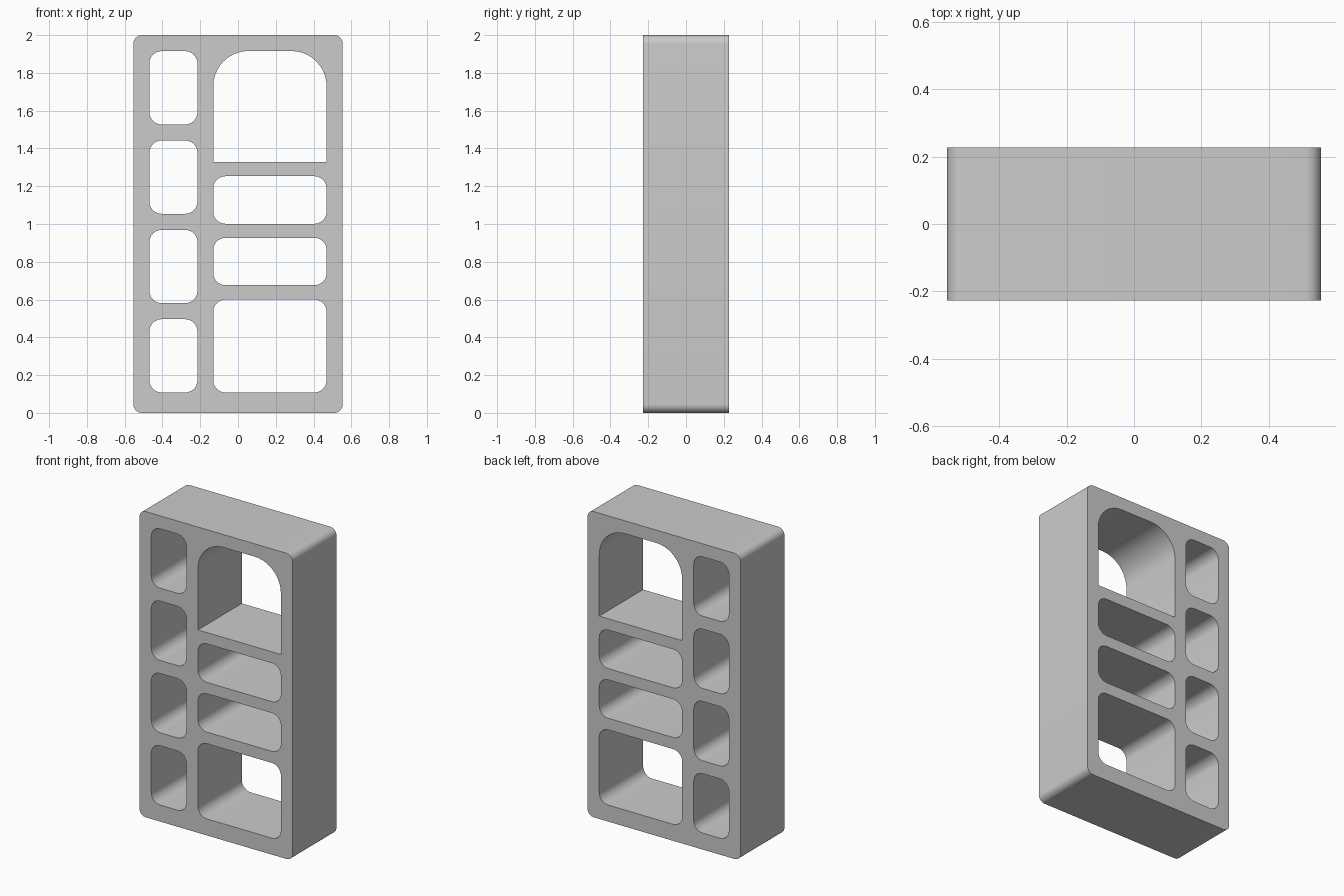
import bpy, bmesh, math

if "Cube" in bpy.data.objects:
    bpy.data.objects.remove(bpy.data.objects["Cube"])

DEPTH = 0.454
SEG = 10


def rounded_rect(x0, x1, z0, z1, r_bottom, r_top):
    """Counter-clockwise outline; radius 0 gives a sharp corner."""
    pts = []
    for cx, cz, sx, sz, r, start in (
            (x1, z0, -1, 1, r_bottom, 270), (x1, z1, -1, -1, r_top, 0),
            (x0, z1, 1, -1, r_top, 90), (x0, z0, 1, 1, r_bottom, 180)):
        if r == 0:
            pts.append((cx, cz))
            continue
        for i in range(SEG + 1):
            a = math.radians(start + 90 * i / SEG)
            pts.append((cx + sx * r + r * math.cos(a), cz + sz * r + r * math.sin(a)))
    return pts


# Outer frame outline
outlines = [rounded_rect(-0.554, 0.554, 0, 2, 0.045, 0.045)]

# Left column: four equal openings
for i in range(4):
    z = 0.108 + i * 0.473
    outlines.append(rounded_rect(-0.469, -0.215, z, z + 0.388, 0.065, 0.065))

# Right column: large bottom bay, two letterbox bays, arched top bay
for z0, z1, rb, rt in ((0.108, 0.600, 0.065, 0.065), (0.676, 0.927, 0.065, 0.065),
                       (1.001, 1.253, 0.065, 0.065), (1.327, 1.916, 0, 0.187)):
    outlines.append(rounded_rect(-0.131, 0.469, z0, z1, rb, rt))

# Filled 2D curve with holes, extruded to shelf depth and stood upright
curve = bpy.data.curves.new("shelf_unit", 'CURVE')
curve.dimensions = '2D'
curve.fill_mode = 'BOTH'
curve.extrude = DEPTH / 2
for pts in outlines:
    spline = curve.splines.new('POLY')
    spline.points.add(len(pts) - 1)
    for p, (x, z) in zip(spline.points, pts):
        p.co = (x, z, 0, 1)
    spline.use_cyclic_u = True
shelf = bpy.data.objects.new("shelf_unit", curve)
bpy.context.collection.objects.link(shelf)
shelf.rotation_euler.x = math.pi / 2
bpy.context.view_layer.objects.active = shelf
shelf.select_set(True)
bpy.ops.object.convert(target='MESH')
bpy.ops.object.transform_apply(location=False, rotation=True, scale=False)

# Weld caps to walls, merge the flat faces' triangles, smooth the rounded corners
bm = bmesh.new()
bm.from_mesh(shelf.data)
bmesh.ops.remove_doubles(bm, verts=bm.verts, dist=0.0001)
bmesh.ops.recalc_face_normals(bm, faces=bm.faces)
bm.to_mesh(shelf.data)
bm.free()
bpy.ops.object.shade_smooth_by_angle(angle=math.radians(30))
